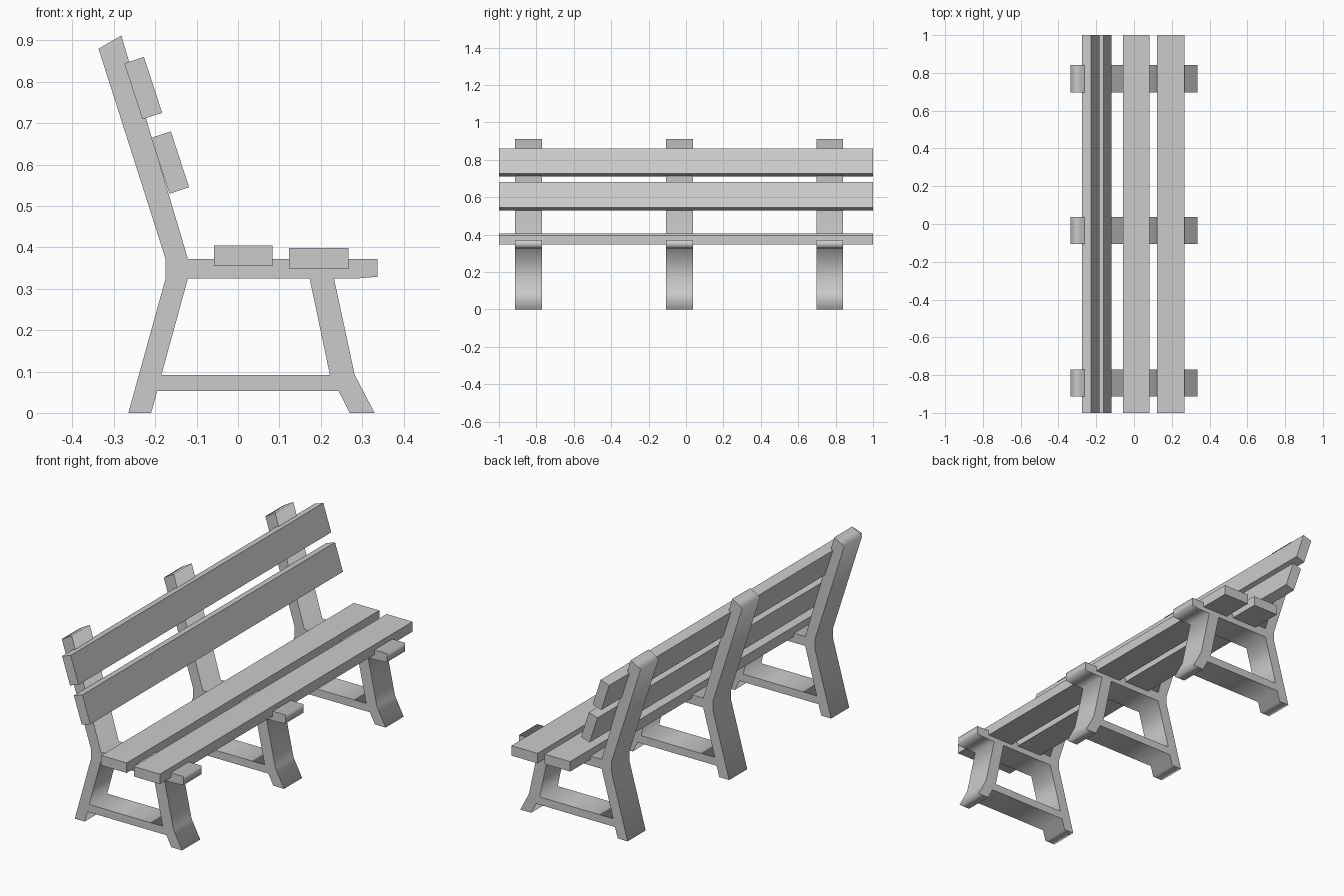
import bpy, math

if "Cube" in bpy.data.objects:
    bpy.data.objects.remove(bpy.data.objects["Cube"])


def extrude_profile(name, loops, y, depth):
    """Extrude closed XZ loops (inner loops become holes) along y."""
    cu = bpy.data.curves.new(name, 'CURVE')
    cu.dimensions = '2D'
    cu.fill_mode = 'BOTH'
    cu.extrude = depth / 2
    for pts in loops:
        sp = cu.splines.new('POLY')
        sp.points.add(len(pts) - 1)
        for p, (x, z) in zip(sp.points, pts):
            p.co = (x, z, 0, 1)
        sp.use_cyclic_u = True
    ob = bpy.data.objects.new(name, cu)
    bpy.context.collection.objects.link(ob)
    ob.rotation_euler.x = math.pi / 2
    ob.location.y = y
    bpy.ops.object.select_all(action='DESELECT')
    ob.select_set(True)
    bpy.context.view_layer.objects.active = ob
    bpy.ops.object.convert(target='MESH')


def slat(name, x, z, width, thick, tilt=0.0):
    """Full-length board, tilted about y."""
    bpy.ops.mesh.primitive_cube_add(size=1, location=(x, 0, z), rotation=(0, tilt, 0))
    ob = bpy.context.object
    ob.name = name
    ob.scale = (width, 2.0, thick)


# Side frames: legs, seat rail, stretcher and back post in one profile
outline = [(-0.265, 0), (-0.21, 0), (-0.195, 0.053), (0.243, 0.053),
           (0.27, 0), (0.33, 0), (0.282, 0.092), (0.232, 0.325),
           (0.29, 0.325), (0.337, 0.329), (0.337, 0.372), (-0.121, 0.372),
           (-0.282, 0.912), (-0.337, 0.88), (-0.175, 0.372), (-0.175, 0.325)]
opening = [(-0.185, 0.092), (0.222, 0.092), (0.173, 0.325), (-0.121, 0.325)]
for i, y in enumerate((-0.842, -0.035, 0.769)):
    extrude_profile(f"bench_frame_{i + 1}", [outline, opening], y, 0.143)

# Seat boards
slat("seat_slat_front", 0.195, 0.373, 0.144, 0.05)
slat("seat_slat_rear", 0.0125, 0.38, 0.141, 0.05)

# Backrest boards, leaning with the posts
lean = math.atan2(0.135, -0.044) - math.pi / 2
slat("back_slat_upper", -0.229, 0.785, 0.05, 0.142, -lean)
slat("back_slat_lower", -0.164, 0.605, 0.05, 0.142, -lean)
